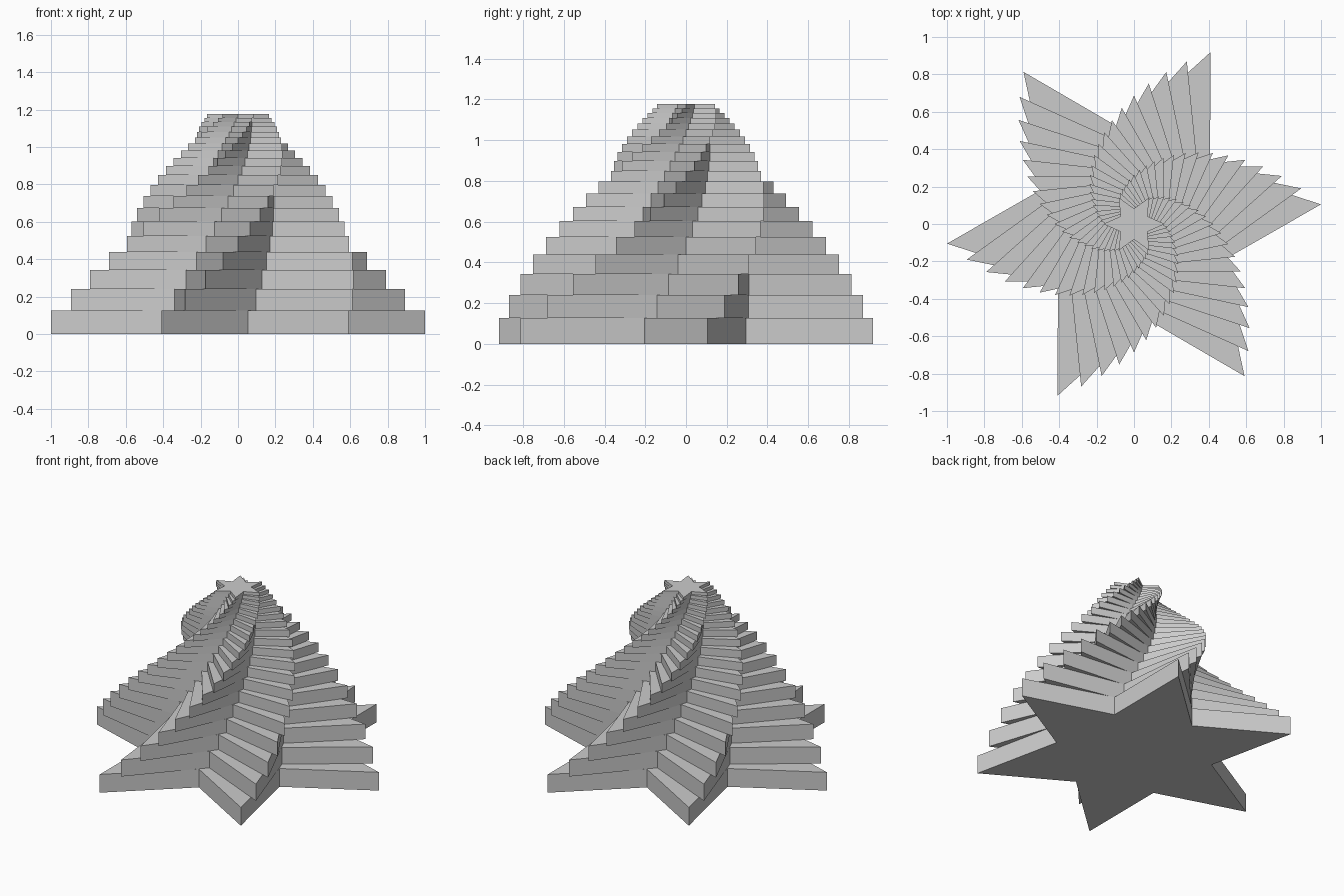
import bpy
import bmesh
from math import cos, sin, radians

cube = bpy.data.objects.get("Cube")
if cube:
    bpy.data.objects.remove(cube, do_unlink=True)

LAYERS = 20
POINTS = 6
TIP_RADIUS = 1.0055
TWIST = radians(6)
SHRINK = 1 / 1.1

# Plain grey material
grey = bpy.data.materials.new("grey")
grey.use_nodes = True
colour = (0.6, 0.6, 0.6, 1)
grey.diffuse_color = colour
grey.node_tree.nodes["Principled BSDF"].inputs["Base Color"].default_value = colour


def star_layer(name, radius, height, z, angle):
    """Extruded star with valleys at half the tip radius."""
    bm = bmesh.new()
    step = radians(180 / POINTS)
    ring = []
    for i in range(2 * POINTS):
        r = radius if i % 2 == 0 else radius / 2
        a = angle + i * step
        ring.append(bm.verts.new((r * cos(a), r * sin(a), 0)))
    base = bm.faces.new(ring)
    grown = bmesh.ops.extrude_face_region(bm, geom=[base], use_keep_orig=True)
    top = [v for v in grown["geom"] if isinstance(v, bmesh.types.BMVert)]
    bmesh.ops.translate(bm, verts=top, vec=(0, 0, height))
    bmesh.ops.recalc_face_normals(bm, faces=bm.faces)
    mesh = bpy.data.meshes.new(name)
    bm.to_mesh(mesh)
    bm.free()
    mesh.materials.append(grey)
    obj = bpy.data.objects.new(name, mesh)
    obj.location.z = z
    bpy.context.collection.objects.link(obj)


# Stack of shrinking, twisting stars
z = 0
radius = TIP_RADIUS
for n in range(LAYERS):
    height = radius / 8
    star_layer(f"star_layer_{n + 1}", radius, height, z, (n + 1) * TWIST)
    z += height
    radius *= SHRINK
